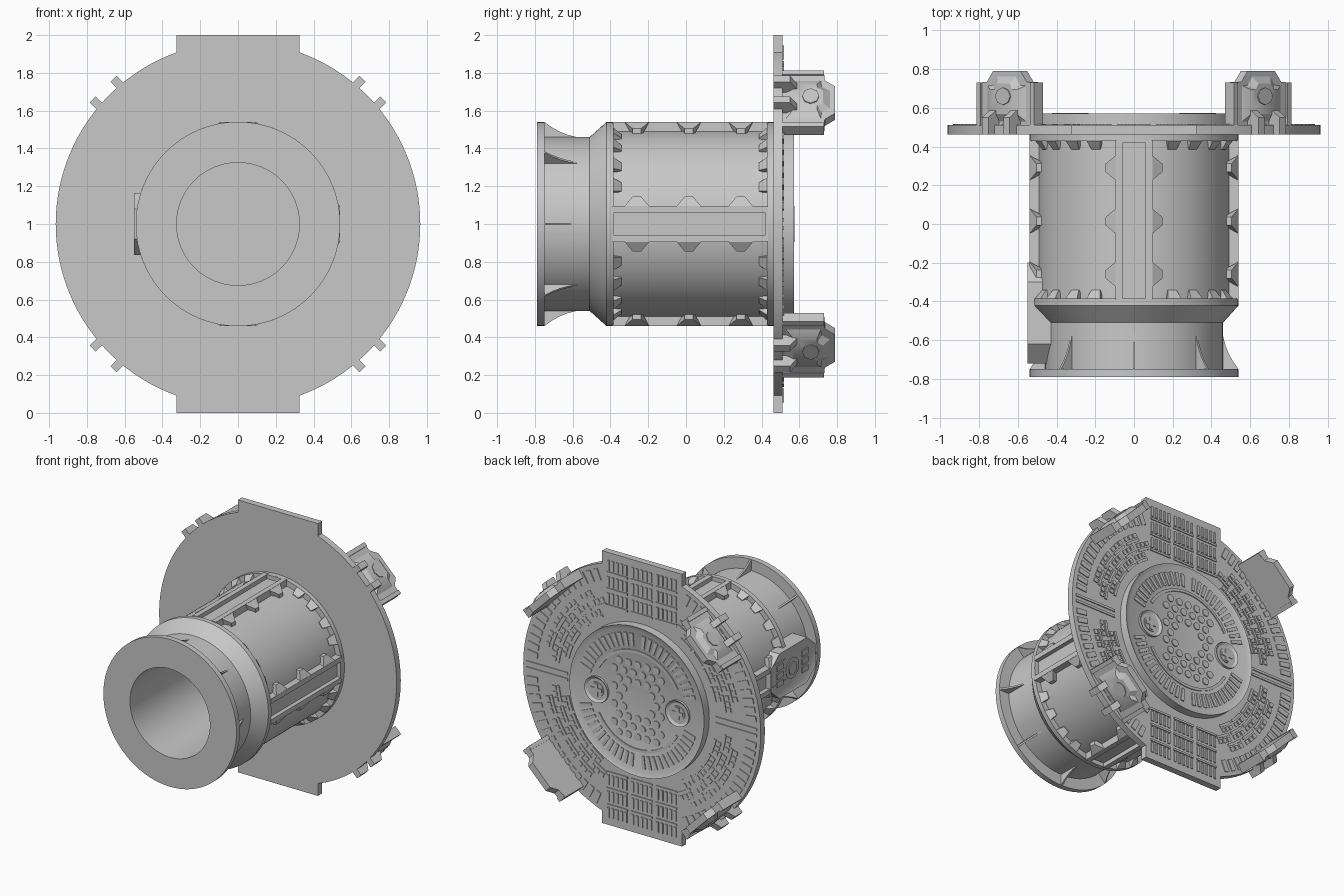
import bpy, bmesh
from math import sin, cos, radians, asin, degrees, pi

if "Cube" in bpy.data.objects:
    bpy.data.objects.remove(bpy.data.objects["Cube"])

grey = bpy.data.materials.new("plain grey")
grey.use_nodes = True
grey.diffuse_color = (0.58, 0.58, 0.58, 1)
grey.node_tree.nodes["Principled BSDF"].inputs["Base Color"].default_value = grey.diffuse_color

QUARTERS = (0, 90, 180, 270)
DIAGONALS = (45, 135, 225, 315)


def frame(deg):
    """Local frame on the barrel: x tangential, y along the axis, r radial."""
    a = radians(deg)
    return lambda x, y, r: (r * sin(a) + x * cos(a), y, 1 + r * cos(a) - x * sin(a))


def prism(bm, bottom, top):
    a = [bm.verts.new(p) for p in bottom]
    b = [bm.verts.new(p) for p in top]
    n = len(a)
    bm.faces.new(a[::-1])
    cap = bm.faces.new(b)
    for i in range(n):
        j = (i + 1) % n
        bm.faces.new((a[i], a[j], b[j], b[i]))
    return cap


def box(bm, f, x0, x1, y0, y1, r0, r1):
    quad = ((x0, y0), (x1, y0), (x1, y1), (x0, y1))
    return prism(bm, [f(x, y, r0) for x, y in quad], [f(x, y, r1) for x, y in quad])


def disc(bm, x, z, radius, y0, y1, n):
    ring = [(x + radius * sin(2 * pi * i / n), z + radius * cos(2 * pi * i / n)) for i in range(n)]
    return prism(bm, [(u, y0, v) for u, v in ring], [(u, y1, v) for u, v in ring])


def arc(bm, r0, r1, a0, a1, y0, y1):
    """Curved bar between two radii and two angles."""
    steps = max(1, round((a1 - a0) / 4))
    angles = [a0 + (a1 - a0) * i / steps for i in range(steps + 1)]
    loop = [(r0, a) for a in angles] + [(r1, a) for a in reversed(angles)]
    prism(bm, [frame(a)(0, y0, r) for r, a in loop], [frame(a)(0, y1, r) for r, a in loop])


def sink(bm, face, width, move):
    """Inset a face and push the middle in or out."""
    bm.normal_update()
    bmesh.ops.inset_region(bm, faces=[face], thickness=width, use_even_offset=True)
    bmesh.ops.translate(bm, verts=face.verts[:], vec=move)


def finish(name, bm):
    bmesh.ops.recalc_face_normals(bm, faces=bm.faces[:])
    mesh = bpy.data.meshes.new(name)
    bm.to_mesh(mesh)
    bm.free()
    mesh.materials.append(grey)
    ob = bpy.data.objects.new(name, mesh)
    bpy.context.collection.objects.link(ob)
    bpy.ops.object.select_all(action="DESELECT")
    ob.select_set(True)
    bpy.context.view_layer.objects.active = ob
    bpy.ops.object.shade_smooth_by_angle(angle=radians(30))


def near(a, centres, gap):
    return any(abs((a - c + 180) % 360 - 180) < gap for c in centres)


# Turned barrel with open bore, neck, cone and two flanges
profile = [(.325, -.79), (.541, -.79), (.541, -.75), (.46, -.75), (.46, -.51), (.541, -.42),
           (.541, -.385), (.5, -.385), (.5, .43), (.541, .43), (.541, .47), (.325, .47)]
bm = bmesh.new()
N = 96
rings = [[bm.verts.new(frame(360 * i / N)(0, y, r)) for r, y in profile] for i in range(N)]
for i in range(N):
    a, b = rings[i], rings[(i + 1) % N]
    for j in range(len(profile)):
        k = (j + 1) % len(profile)
        bm.faces.new((a[j], b[j], b[k], a[k]))
finish("barrel", bm)

# Concave fins on the neck
bm = bmesh.new()
curve = [(-.75 + .24 * t / 6, .455 + .085 * (1 - t / 6) ** 2.2) for t in range(7)]
outline = [(-.76, .44), (-.76, .54)] + curve + [(-.51, .44)]
for a in range(0, 360, 45):
    f = frame(a)
    prism(bm, [f(-.006, y, r) for y, r in outline], [f(.006, y, r) for y, r in outline])
finish("neck_fins", bm)

# Channel ribs along the barrel
bm = bmesh.new()
for a in QUARTERS:
    f = frame(a)
    for s in (-1, 1):
        box(bm, f, s * .058, s * .095, -.39, .435, .46, .541)
    box(bm, f, -.06, .06, -.39, .435, .46, .51)
    box(bm, f, -.06, .06, .42, .435, .46, .54)
finish("channel_ribs", bm)


# Tapered gussets beside the ribs and behind the flanges
def gusset(bm, g, wide, narrow, reach):
    base = [g(-wide, 0, .54), g(wide, 0, .54), g(narrow, 0, .46), g(-narrow, 0, .46)]
    tip = [g(-narrow, reach, .505), g(narrow, reach, .505), g(narrow, reach, .46), g(-narrow, reach, .46)]
    prism(bm, base, tip)


bm = bmesh.new()
for a in QUARTERS:
    f = frame(a)
    for y in (-.26, .015, .29):
        for s in (-1, 1):
            gusset(bm, lambda u, d, r: f(s * (.094 + d), y + u, r), .065, .022, .052)
    for da in (23, 37, 53, 67):
        h = frame(a + da)
        gusset(bm, lambda u, d, r: h(u, -.386 + d, r), .038, .024, .045)
        gusset(bm, lambda u, d, r: h(u, .431 - d, r), .038, .024, .045)
finish("gussets", bm)

# Round back plate with flat tabs at top and bottom
R, TAB, BACK = .965, .325, .511
edge = degrees(asin(TAB / R))
angles = [radians(edge + (180 - 2 * edge) * i / 48) for i in range(49)]
half = [(TAB, 1)] + [(R * sin(a), R * cos(a)) for a in angles] + [(TAB, -1)]
outline = half + [(-x, z) for x, z in reversed(half)]
bm = bmesh.new()
prism(bm, [(x, .463, 1 + z) for x, z in outline], [(x, BACK, 1 + z) for x, z in outline])
finish("back_plate", bm)

# Low relief on the plate: ticks, brick arcs, spokes and tab bars
bm = bmesh.new()
Y0, Y1 = BACK - .003, BACK + .007
for a in range(0, 360, 4):
    if not near(a, (0, 180), 22) and not near(a, (90, 270), 4):
        arc(bm, .85, .935, a - 1.2, a + 1.2, Y0, Y1)
for row, (r, gap) in enumerate(((.605, 33), (.675, 30), (.745, 27))):
    for i in range(30):
        a = i * 12 + 6 * (row % 2)
        if not near(a, (90, 270), 9) and not near(a, (0, 180), gap):
            arc(bm, r, r + .018, a - 5, a + 5, Y0, Y1)
            for d in (-3.4, 0, 3.4):
                arc(bm, r + .028, r + .058, a + d - 1.2, a + d + 1.2, Y0, Y1)
for s in (-1, 1):
    f = frame(90 * s)
    for x in (-.022, .022):
        box(bm, f, x - .009, x + .009, Y0, Y1, .6, .935)
    g = frame(0 if s > 0 else 180)
    for r in (.63, .75, .87):
        for c in (-.2, 0, .2):
            box(bm, g, c - .085, c + .085, Y0, Y1, r - .025, r - .01)
            for k in range(-2, 3):
                box(bm, g, c + k * .036 - .009, c + k * .036 + .009, Y0, Y1, r, r + .075)
finish("plate_relief", bm)

# Raised rear cover with a rim
bm = bmesh.new()
cap = disc(bm, 0, 1, .547, .5, .572, 96)
sink(bm, cap, .033, (0, -.014, 0))
finish("rear_cover", bm)

# Low relief on the cover: radial ticks, two arcs and round studs
bm = bmesh.new()
for a in range(0, 360, 6):
    if not near(a, (90, 270), 16) and not near(a, (0, 180), 5):
        arc(bm, .395, .49, a - 1.6, a + 1.6, .555, .565)
for c in (0, 180):
    arc(bm, .35, .37, c - 62, c + 62, .555, .565)
for j in range(-4, 5):
    for i in range(-4, 5):
        x, z = (i + .5 * (j % 2)) * .076, j * .066
        if .1 < (x * x + z * z) ** .5 < .31 and abs(x) < .22:
            disc(bm, x, 1 + z, .027, .555, .565, 10)
finish("cover_relief", bm)

# Two cross-headed bolts
bm = bmesh.new()
for x in (-.33, .33):
    cap = disc(bm, x, 1, .095, .55, .574, 32)
    sink(bm, cap, .018, (0, -.012, 0))
    disc(bm, x, 1, .055, .55, .568, 24)
    for w, h in ((.045, .013), (.013, .045)):
        quad = [(x + u * w, 1 + v * h) for u, v in ((-1, -1), (1, -1), (1, 1), (-1, 1))]
        prism(bm, [(u, .56, v) for u, v in quad], [(u, .574, v) for u, v in quad])
finish("cover_bolts", bm)

# Four shield clamps on the rim
half = [(.21, .5), (.21, .73), (.145, .735), (.1, .79)]
shield = half + [(-x, y) for x, y in reversed(half)]
for n, a in enumerate(DIAGONALS):
    f = frame(a)
    bm = bmesh.new()
    prism(bm, [f(x, y, .88) for x, y in shield], [f(x, y, .93) for x, y in shield])
    # faceted outer boss with an octagonal button
    panel = [(x * .75, .65 + (y - .65) * .9) for x, y in shield]
    prism(bm, [f(x, y, .92) for x, y in panel],
          [f(x * .6, .65 + (y - .65) * .6, .955) for x, y in panel])
    octagon = [(.055 * sin(pi * k / 4), .66 + .045 * cos(pi * k / 4)) for k in range(8)]
    prism(bm, [f(x, y, .94) for x, y in octagon], [f(x, y, .961) for x, y in octagon])
    for s in (-1, 1):
        # hooked fingers over the plate edge and raised wing borders
        quad = [(s * .055, .463), (s * .1, .463), (s * .1, .61), (s * .055, .61)]
        prism(bm, [f(x, y, .92) for x, y in quad],
              [f(x, y if y < .5 else .55, 1.01) for x, y in quad])
        box(bm, f, s * .18, s * .21, .5, .73, .875, .941)
    finish(f"rim_clamp_{n + 1}", bm)

# Chamfered badge plate on the right side
bm = bmesh.new()
corner = ((.26, .08), (.16, .165))
half = [(u, v) for u, v in corner] + [(-u, v) for u, v in reversed(corner)]
badge = half + [(u, -v) for u, v in reversed(half)]
cap = prism(bm, [(-.43, u - .46, 1 + v) for u, v in badge], [(-.55, u - .46, 1 + v) for u, v in badge])
sink(bm, cap, .022, (.012, 0, 0))
for radius, depth in ((.075, .544), (.045, .55)):
    ring = [(radius * cos(pi * k / 12), radius * sin(pi * k / 12)) for k in range(24)]
    prism(bm, [(-.53, u - .46, 1 + v) for u, v in ring], [(-depth, u - .46, 1 + v) for u, v in ring])
for s in (-1, 1):
    for v in (-.06, 0, .06):
        box(bm, lambda p, q, d: (-d, q, p), 1 + v - .02, 1 + v + .02,
            -.46 + s * .11, -.46 + s * .18, .53, .547)
finish("side_badge", bm)
